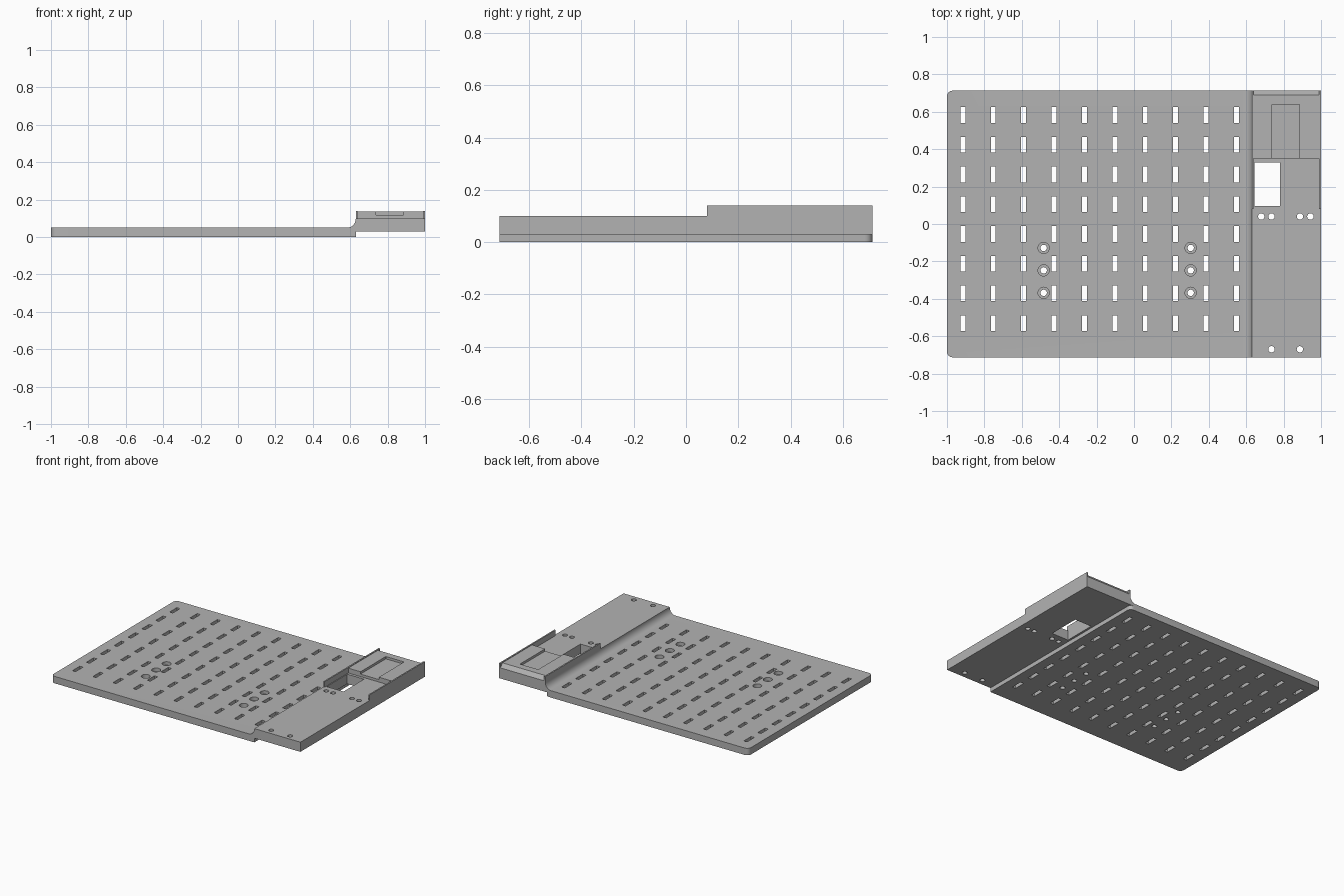
import bpy, bmesh
from math import cos, sin, pi
from mathutils import Vector

if "Cube" in bpy.data.objects:
    bpy.data.objects.remove(bpy.data.objects["Cube"])

grey = bpy.data.materials.new("matte grey")
grey.use_nodes = True
colour = (0.45, 0.45, 0.45, 1)
grey.diffuse_color = colour
grey.node_tree.nodes["Principled BSDF"].inputs["Base Color"].default_value = colour


def prism(bm, points, direction):
    """Extrude a closed 3D outline along a direction."""
    face = bm.faces.new([bm.verts.new(p) for p in points])
    ext = bmesh.ops.extrude_face_region(bm, geom=[face], use_keep_orig=True)
    moved = [g for g in ext["geom"] if isinstance(g, bmesh.types.BMVert)]
    bmesh.ops.translate(bm, verts=moved, vec=Vector(direction))


def box(bm, x0, x1, y0, y1, z0, z1):
    prism(bm, [(x0, y0, z0), (x1, y0, z0), (x1, y1, z0), (x0, y1, z0)], (0, 0, z1 - z0))


def drill(bm, x, y, r, z0, z1, sides=24):
    ring = [(x + r * cos(2 * pi * i / sides), y + r * sin(2 * pi * i / sides), z0)
            for i in range(sides)]
    prism(bm, ring, (0, 0, z1 - z0))


def corner(bm, x, y, sx, sy, r, z0, z1):
    """Cutter that rounds the vertical corner at x, y; sx, sy point outwards."""
    e = 0.01
    cx, cy = x - sx * r, y - sy * r
    arc = [(cx + sx * r * sin(a), cy + sy * r * cos(a), z0)
           for a in [pi / 2 * i / 6 for i in range(7)]]
    outer = [(x, cy), (x + sx * e, cy), (x + sx * e, y + sy * e), (cx, y + sy * e)]
    prism(bm, arc + [(px, py, z0) for px, py in outer[1:]], (0, 0, z1 - z0))


def finish(name, bm):
    bmesh.ops.recalc_face_normals(bm, faces=bm.faces)
    mesh = bpy.data.meshes.new(name)
    bm.to_mesh(mesh)
    bm.free()
    mesh.materials.append(grey)
    obj = bpy.data.objects.new(name, mesh)
    bpy.context.collection.objects.link(obj)
    return obj


def cut(obj, bm):
    cutter = finish("cutter", bm)
    cutter.hide_render = True
    mod = obj.modifiers.new("cut", "BOOLEAN")
    mod.operation, mod.solver, mod.object = "DIFFERENCE", "EXACT", cutter
    bpy.context.view_layer.objects.active = obj
    bpy.ops.object.modifier_apply(modifier=mod.name)
    bpy.data.objects.remove(cutter)


DEPTH, STEP, TOP = 0.713, 0.63, 0.10

# Deck: flat plate, concave fillet and raised side shelf
fillet = [(0.585 + 0.045 * sin(a), 0.10 - 0.05 * cos(a))
          for a in [pi / 2 * i / 8 for i in range(9)]]
profile = [(-1, 0), (STEP, 0), (STEP, 0.03), (1, 0.03), (1, TOP)] + fillet[::-1] + [(-1, 0.05)]
bm = bmesh.new()
prism(bm, [(x, -DEPTH, z) for x, z in profile], (0, 2 * DEPTH, 0))
deck = finish("deck", bm)

# Rounded corners of the plate
bm = bmesh.new()
for sy in (-1, 1):
    corner(bm, -1, sy * DEPTH, -1, sy, 0.03, -0.1, 0.2)
corner(bm, STEP, DEPTH, 1, 1, 0.03, -0.1, 0.03)
cut(deck, bm)

# Vent slots, shelf window and shelf holes
bm = bmesh.new()
for i in range(10):
    for j in range(8):
        x, y = -0.915 + 0.1625 * i, 0.583 - 0.159 * j
        box(bm, x - 0.013, x + 0.013, y - 0.042, y + 0.042, -0.1, 0.2)
box(bm, 0.645, 0.78, 0.095, 0.33, -0.1, 0.2)
for x in (0.68, 0.735, 0.887, 0.943):
    drill(bm, x, 0.04, 0.017, -0.1, 0.2)
for x in (0.735, 0.887):
    drill(bm, x, -0.67, 0.017, -0.1, 0.2)
cut(deck, bm)

# Counterbored mounting holes
for radius, z0 in ((0.03, 0.025), (0.017, -0.1)):
    bm = bmesh.new()
    for x in (-0.483, 0.303):
        for y in (-0.128, -0.248, -0.368):
            drill(bm, x, y, radius, z0, 0.2)
    cut(deck, bm)

# Cradle block with chamfered rear edge and an open-fronted recess
side = [(0.35, TOP), (0.35, 0.135), (0.69, 0.135), (DEPTH, 0.107), (DEPTH, TOP)]
bm = bmesh.new()
prism(bm, [(0.64, y, z) for y, z in side], (0.35, 0, 0))
cradle = finish("cradle_block", bm)
bm = bmesh.new()
box(bm, 0.738, 0.885, 0.3, 0.64, 0.118, 0.2)
cut(cradle, bm)

# Thin rails on both sides of the cradle
for name, x in (("inner_rail", STEP), ("outer_rail", 0.99)):
    bm = bmesh.new()
    box(bm, x, x + 0.01, 0.08, DEPTH, TOP, 0.14)
    finish(name, bm)

# Keep edges crisp while smoothing the fillet and holes
for obj in bpy.context.scene.objects:
    obj.select_set(obj.name in ("deck", "cradle_block"))
bpy.context.view_layer.objects.active = deck
bpy.ops.object.shade_smooth_by_angle(angle=0.6)
